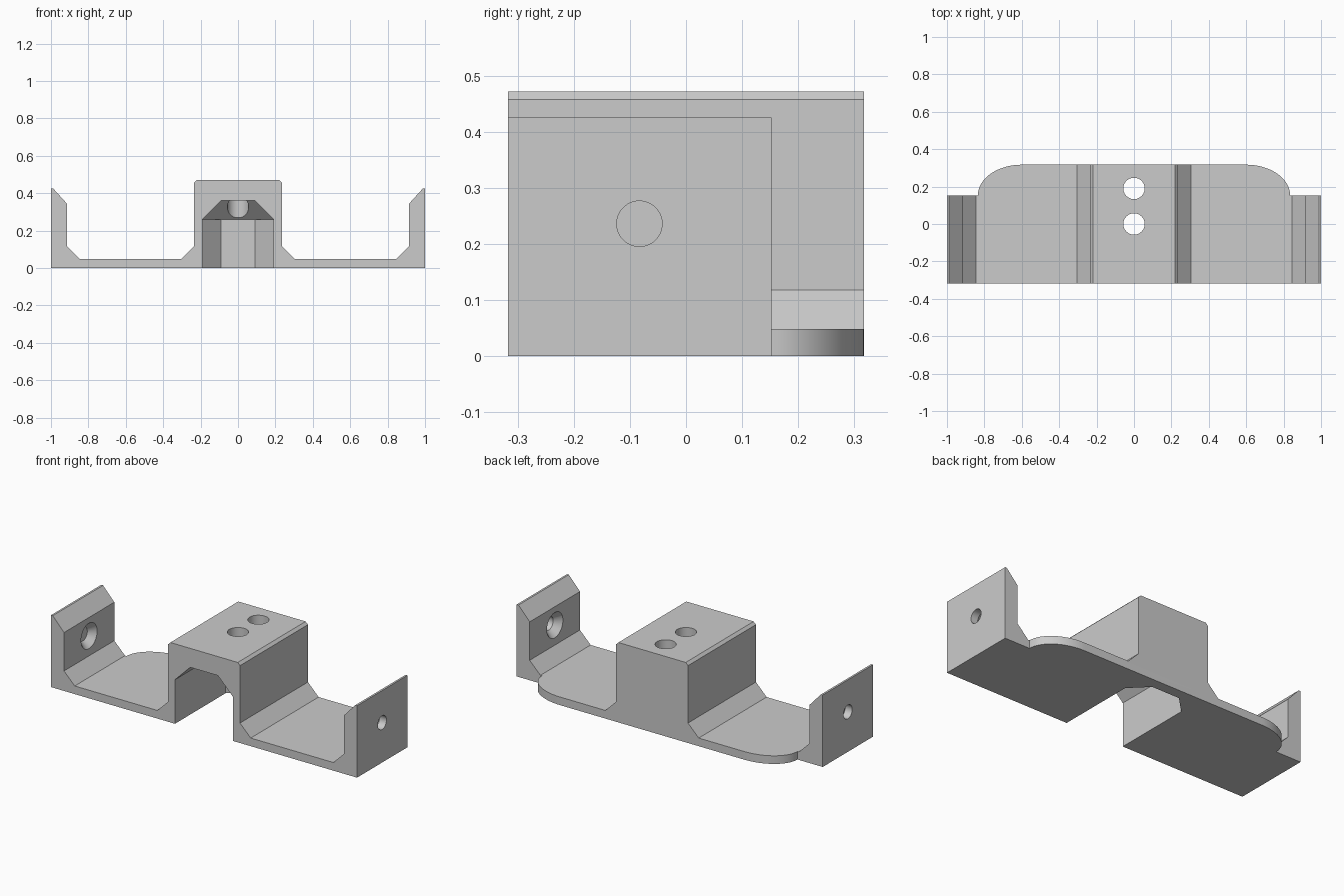
import bpy, bmesh, math
from mathutils import Matrix, Vector

if "Cube" in bpy.data.objects:
    bpy.data.objects.remove(bpy.data.objects["Cube"])

HALF_Y = 0.317   # half depth of the bracket
STEP_Y = 0.152   # where the end walls stop

grey = bpy.data.materials.new("plain_grey")
grey.use_nodes = True
COLOUR = (0.6, 0.6, 0.6, 1)
grey.diffuse_color = COLOUR
grey.node_tree.nodes["Principled BSDF"].inputs["Base Color"].default_value = COLOUR


def finish(name, bm):
    bmesh.ops.recalc_face_normals(bm, faces=bm.faces)
    mesh = bpy.data.meshes.new(name)
    bm.to_mesh(mesh)
    bm.free()
    mesh.materials.append(grey)
    obj = bpy.data.objects.new(name, mesh)
    bpy.context.collection.objects.link(obj)
    return obj


def prism(name, points, axis, start, end):
    """Extrude a closed 2D outline along y (xz outline), z (xy) or x (yz)."""
    place = {"x": lambda a, b: (start, a, b),
             "y": lambda a, b: (a, start, b),
             "z": lambda a, b: (a, b, start)}[axis]
    bm = bmesh.new()
    face = bm.faces.new([bm.verts.new(place(a, b)) for a, b in points])
    out = bmesh.ops.extrude_face_region(bm, geom=[face])
    step = Vector([end - start if axis == k else 0 for k in "xyz"])
    bmesh.ops.translate(bm, vec=step,
                        verts=[v for v in out["geom"] if isinstance(v, bmesh.types.BMVert)])
    return finish(name, bm)


def cone(name, r1, r2, depth, matrix):
    bm = bmesh.new()
    bmesh.ops.create_cone(bm, cap_ends=True, segments=48, radius1=r1,
                          radius2=r2, depth=depth, matrix=matrix)
    return finish(name, bm)


def combine(target, tool, operation="DIFFERENCE"):
    mod = target.modifiers.new("combine", "BOOLEAN")
    mod.operation = operation
    mod.solver = "EXACT"
    mod.object = tool
    bpy.context.view_layer.objects.active = target
    bpy.ops.object.modifier_apply(modifier=mod.name)
    bpy.data.objects.remove(tool)


# Body: mirrored half profile extruded front to back
half = [(1, 0), (1, .425), (.988, .425), (.915, .345), (.915, .118), (.845, .048),
        (.305, .048), (.235, .118), (.235, .457), (.22, .472)]
profile = half + [(-x, z) for x, z in reversed(half)]
body = prism("mounting_bracket", profile, "y", -HALF_Y, HALF_Y)

# Rounded back corners, leaving the end walls shorter
arc = []
for i in range(25):
    t = math.pi / 2 * i / 24
    arc.append((.6 + .235 * math.cos(t), STEP_Y + (HALF_Y - STEP_Y) * math.sin(t)))
corner = [(1.1, STEP_Y)] + arc + [(.6, .5), (1.1, .5)]
for side in (1, -1):
    combine(body, prism("corner_cutter", [(side * x, y) for x, y in corner], "z", -.1, .6))

# Tunnel: open at the front, chamfered ceiling, angled back corners
BACK, FILL = .255, .1
opening = [(-.19, -.1), (.19, -.1), (.19, .26), (.09, .36), (-.09, .36), (-.19, .26)]
tunnel = prism("tunnel_cutter", opening, "y", -.5, BACK)
wedge = [(BACK - FILL, .36), (BACK - FILL, .5), (BACK + .1, .5),
         (BACK + .1, .26), (BACK, .26)]
combine(tunnel, prism("ceiling_wedge", wedge, "x", -.3, .3))
for side in (1, -1):
    post = [(side * .19, BACK - FILL), (side * .3, BACK - FILL), (side * .3, BACK + .1),
            (side * .09, BACK + .1), (side * .09, BACK)]
    combine(tunnel, prism("corner_post", post, "z", -.2, .26))
combine(body, tunnel)

# Two holes through the top of the raised block
for y in (0, .19):
    combine(body, cone("top_hole_cutter", .057, .057, .25, Matrix.Translation((0, y, .395))))

# Countersunk screw holes in both end walls
for side in (1, -1):
    turn = Matrix.Rotation(side * math.pi / 2, 4, "Y")
    spot = Matrix.Translation((side, -.083, .236))
    combine(body, cone("screw_hole_cutter", .0405, .0405, .3, spot @ turn))
    sink = Matrix.Translation((side * .925, -.083, .236))
    combine(body, cone("countersink_cutter", .092, .0405, .06, sink @ turn))

# Smooth curved walls, sharp edges elsewhere
bpy.ops.object.select_all(action="DESELECT")
body.select_set(True)
bpy.context.view_layer.objects.active = body
bpy.ops.object.shade_smooth_by_angle(angle=math.radians(25))
